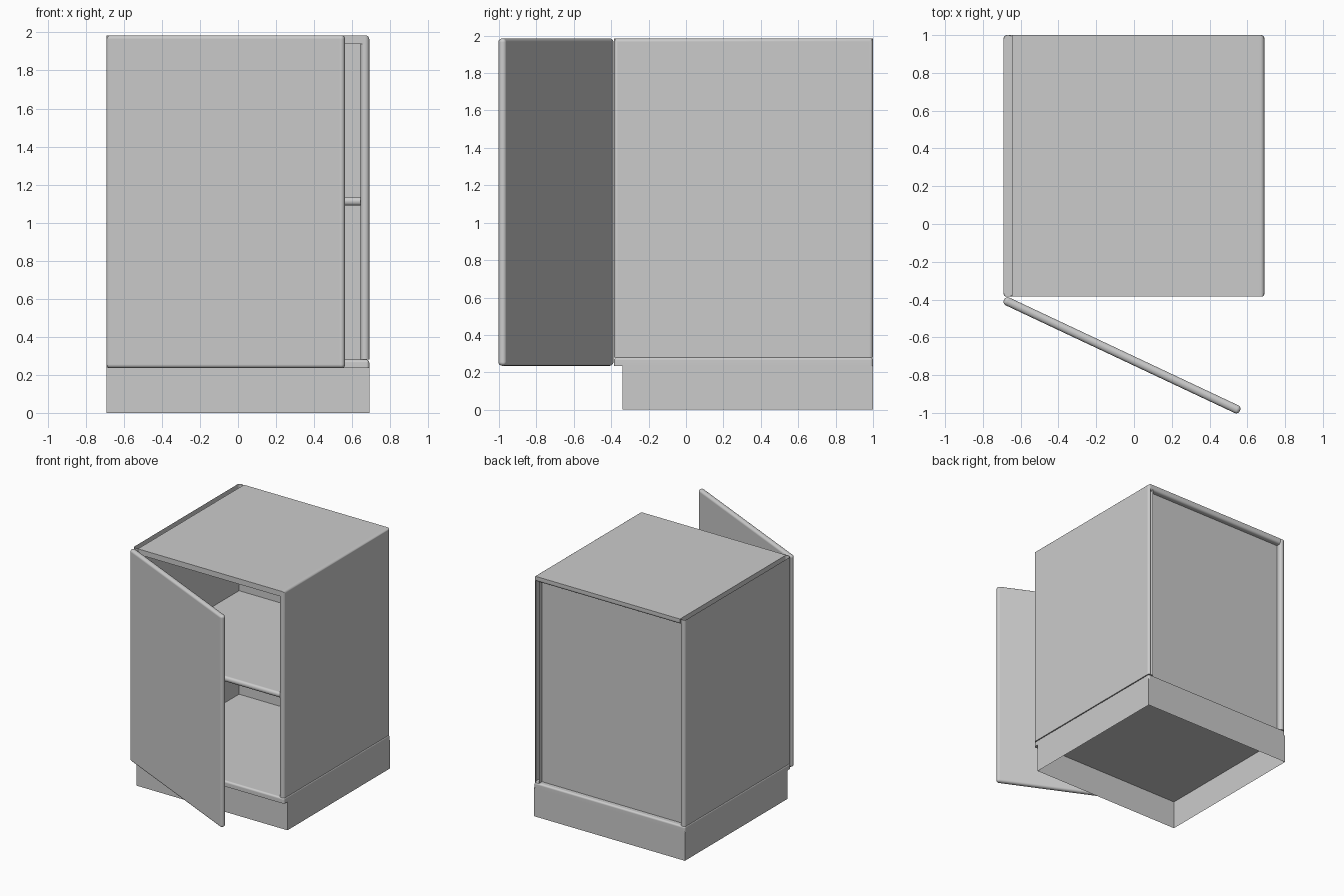
import bpy, bmesh, math
from mathutils import Vector, Matrix

if "Cube" in bpy.data.objects:
    bpy.data.objects.remove(bpy.data.objects["Cube"])

T = 0.045                       # board thickness
W, F, B = 0.69, -0.385, 1.0     # half width, front, back
Z0, Z1 = 0.235, 1.985           # carcass underside and top
BACK_IN, BACK_OUT = 0.935, 0.957  # thin recessed back panel


def board(name, lo, hi, round_axes="", radius=0.02, open_dirs=(), where=None):
    """Box from lo to hi; rounds edges parallel to the given axes (optionally only
    those whose midpoint passes 'where'), then removes open faces."""
    lo, hi = Vector(lo), Vector(hi)
    bm = bmesh.new()
    bmesh.ops.create_cube(bm, size=1)
    bmesh.ops.transform(bm, verts=bm.verts, matrix=Matrix.Translation((lo + hi) / 2)
                        @ Matrix.Diagonal((*(hi - lo), 1)))
    edges = []
    for e in bm.edges:
        a, b = (v.co for v in e.verts)
        axis = max(range(3), key=lambda i: abs(a[i] - b[i]))
        if "xyz"[axis] in round_axes and (where is None or where((a + b) / 2)):
            edges.append(e)
    if edges:
        bmesh.ops.bevel(bm, geom=edges, offset=radius, segments=4,
                        profile=0.5, affect='EDGES', clamp_overlap=True)
    bm.normal_update()
    for d in open_dirs:
        caps = [f for f in bm.faces if f.normal.dot(Vector(d)) > 0.99]
        bmesh.ops.delete(bm, geom=caps, context='FACES')
    me = bpy.data.meshes.new(name)
    bm.to_mesh(me)
    bm.free()
    ob = bpy.data.objects.new(name, me)
    bpy.context.collection.objects.link(ob)
    bpy.ops.object.select_all(action='DESELECT')
    ob.select_set(True)
    bpy.context.view_layer.objects.active = ob
    bpy.ops.object.shade_smooth_by_angle(angle=math.radians(30))
    # Keep the large flat faces evenly shaded beside the roundings
    mod = ob.modifiers.new("weighted_normals", 'WEIGHTED_NORMAL')
    mod.keep_sharp = True
    return ob


# Hollow plinth, set back under the front
board("plinth", (-W, -0.34, 0), (W, B, Z0), open_dirs=[(0, 0, -1), (0, 0, 1)])

# Carcass boards; the left side is a shell left open at the top
board("bottom_panel", (-W, F, Z0), (W, B, Z0 + T), "xyz", 0.015,
      where=lambda c: c.z > Z0 + 0.01)
board("left_side", (-W, F, Z0 + T), (-W + T, B, Z1), "z", open_dirs=[(0, 0, 1)])
# The right side is rounded on its outer edges and left open at the back
board("right_side", (W - T, F, Z0 + T), (W, B, Z1), "yz", open_dirs=[(0, 1, 0)],
      where=lambda c: c.z > Z0 + 0.1 and (c.x > W - 0.01 or c.y < F + 0.01))
board("top_panel", (-W + T, F, Z1 - T), (W - 0.02, B, Z1), "x",
      where=lambda c: c.y > 0 and c.z < Z1 - 0.01)
board("back_panel", (-W + T, BACK_IN, Z0 + T), (W - T, BACK_OUT, Z1 - T))
board("shelf", (-W + T, F + 0.01, 1.09), (W - T, BACK_IN, 1.135), "x",
      where=lambda c: c.y < 0)

# Door, swung open about its left hinge
door = board("door", (-T / 2, -T / 2, Z0), (2 * W - T / 2, T / 2, Z1), "xyz")
door.location = (-W + T / 2, -0.411, 0)
door.rotation_euler.z = -math.radians(25.2)
